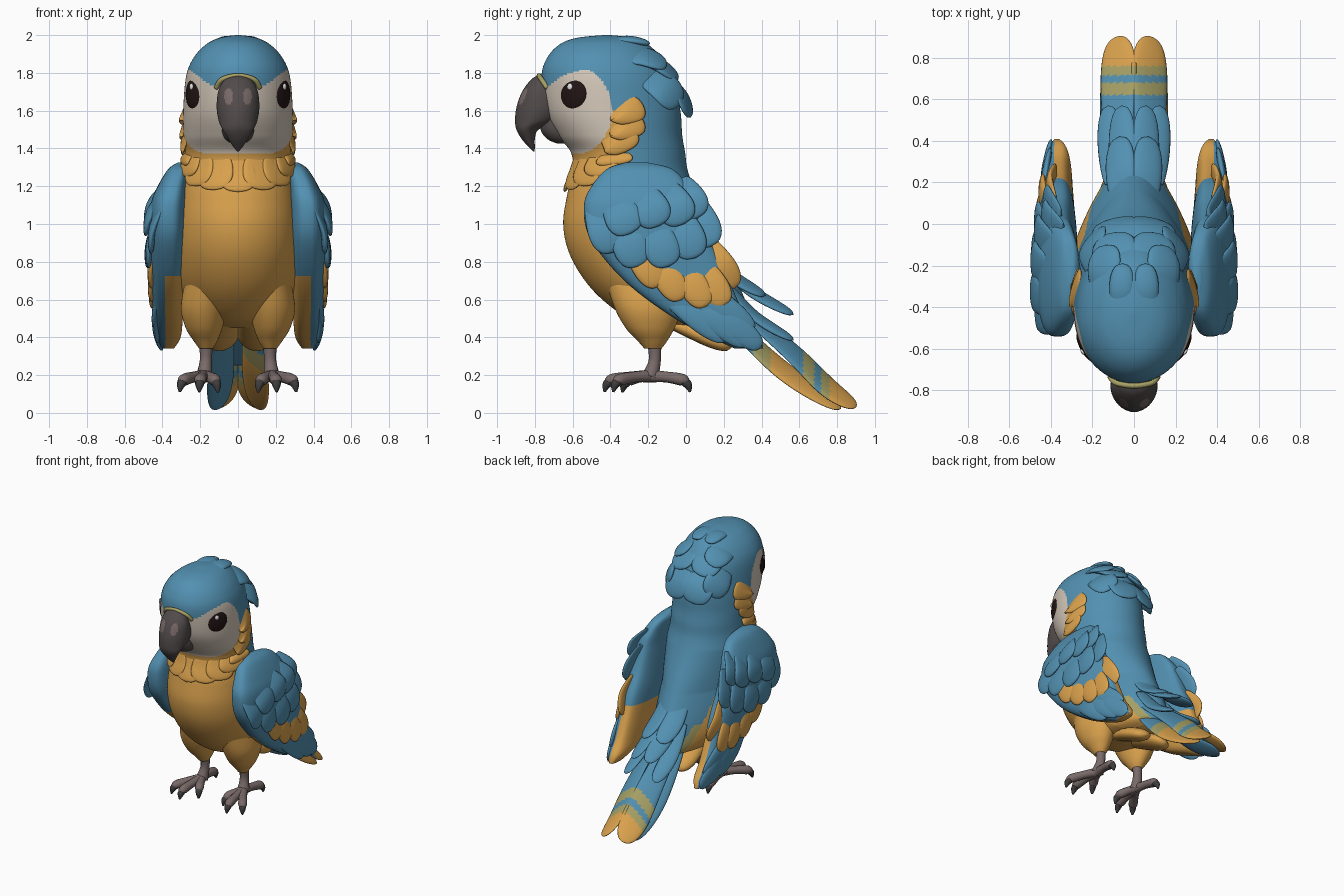
import bpy, bmesh, math
from mathutils import Vector as V, Matrix

if "Cube" in bpy.data.objects:
    bpy.data.objects.remove(bpy.data.objects["Cube"])

COLS = {"blue": (.085, .28, .44), "yellow": (.70, .36, .075), "face_white": (.65, .57, .48),
        "beak_grey": (.085, .07, .07), "leg_grey": (.19, .145, .14), "eye_dark": (.016, .007, .007),
        "olive": (.38, .35, .13), "claw_dark": (.05, .045, .045), "shine": (.9, .9, .9)}
MATS = []
for k, c in COLS.items():
    m = bpy.data.materials.new(k)
    m.diffuse_color = (*c, 1)
    m.use_nodes = True
    m.node_tree.nodes["Principled BSDF"].inputs["Base Color"].default_value = m.diffuse_color
    MATS.append(m)
BLUE, YEL, WHITE, BEAK, LEG, EYE, OLIVE, CLAW, SHINE = range(9)


def finish(name, bm, mirror=False):
    bmesh.ops.recalc_face_normals(bm, faces=bm.faces)
    me = bpy.data.meshes.new(name)
    for f in bm.faces:
        f.smooth = True
    bm.to_mesh(me)
    bm.free()
    for m in MATS:
        me.materials.append(m)
    ob = bpy.data.objects.new(name, me)
    bpy.context.collection.objects.link(ob)
    if mirror:
        mod = ob.modifiers.new("mirror", "MIRROR")
        mod.use_mirror_merge = False


def smooth(rows, n):
    """Catmull-Rom through the rows, n steps per span."""
    out = []
    for i in range(len(rows) - 1):
        p = [rows[max(0, min(len(rows) - 1, i + k))] for k in (-1, 0, 1, 2)]
        for j in range(n):
            t = j / n
            out.append(tuple(.5 * (2 * b + (c - a) * t + (2 * a - 5 * b + 4 * c - d) * t * t
                                   + (3 * b - a - 3 * c + d) * t ** 3) for a, b, c, d in zip(*p)))
    return out + [tuple(rows[-1])]


def skin(bm, rings, rule):
    vs = [[bm.verts.new(p) for p in r] for r in rings]
    k = len(vs[0])
    fs = [bm.faces.new((a[i], a[(i + 1) % k], b[(i + 1) % k], b[i]))
          for a, b in zip(vs, vs[1:]) for i in range(k)]
    fs += [bm.faces.new(vs[0]), bm.faces.new(vs[-1])]
    for f in fs:
        f.material_index = rule(f.calc_center_median()) if callable(rule) else rule


def point(row, a, box=1, taper=0):
    """Point on a horizontal egg section; a = 0 is front, pi/2 is +x."""
    z, yf, yb, hw, xc = row
    ym = yf + .45 * (yb - yf)
    c, s = math.cos(a), math.sin(a)
    s = math.copysign(abs(s) ** box, s)
    if c < 0:  # narrower rump
        s *= 1 + taper * c * max(0, min(1, (1.2 - z) / .3))
    return V((xc + hw * s, ym - (ym - yf if c > 0 else yb - ym) * c, z))


def loft(bm, rows, rule, n=6, seg=48, box=1, taper=0):
    skin(bm, [[point(r, 2 * math.pi * i / seg, box, taper) for i in range(seg)] for r in smooth(rows, n)], rule)


def section(rows, z):
    for a, b in zip(rows, rows[1:]):
        if b[0] <= z <= a[0]:
            t = (a[0] - z) / (a[0] - b[0])
            return tuple(p + (q - p) * t for p, q in zip(a, b))
    return rows[-1]


def side_x(rows, y, z, box):
    z, yf, yb, hw, xc = section(rows, z)
    ym = yf + .45 * (yb - yf)
    u = (y - ym) / ((ym - yf) if y < ym else (yb - ym))
    return xc + hw * max(0, 1 - u * u) ** (box / 2)


def sweep(bm, path, sizes, nrm, rule, seg=12):
    """Elliptical tube: sizes are (half width, half thickness)."""
    rings = []
    for i, p in enumerate(path):
        t = (path[min(i + 1, len(path) - 1)] - path[max(i - 1, 0)]).normalized()
        s = V(nrm).cross(t).normalized()
        n = t.cross(s)
        w, h = sizes[i]
        rings.append([p + s * w * math.cos(q) + n * h * math.sin(q)
                      for q in (2 * math.pi * k / seg for k in range(seg))])
    skin(bm, rings, rule)


def feather(bm, pts, w, th, nrm, rule, n=10, seg=16):
    path = [V(p) for p in smooth([tuple(p) for p in pts], n)]
    sizes = []
    for i in range(len(path)):
        s = i / (len(path) - 1)
        f = .55 + .45 * math.sin(s / .6 * math.pi / 2) if s < .6 else \
            max(.03, max(0, 1 - ((s - .6) / .4) ** 2) ** .55)
        sizes.append((w * f, th * f))
    sweep(bm, path, sizes, nrm, rule, seg)


def tube(bm, pts, rule, nrm=(1, .01, .02), n=6):
    rows = smooth(pts, n)
    sweep(bm, [V(r[:3]) for r in rows], [(r[3], r[3]) for r in rows], nrm, rule)


# Head and body in one egg-section loft, coloured by region
body = [(2.0, -.44, -.40, .015, 0), (1.985, -.58, -.27, .10, 0), (1.95, -.67, -.2, .17, 0),
        (1.88, -.735, -.13, .235, 0), (1.78, -.765, -.07, .275, 0), (1.6, -.745, -.03, .29, 0),
        (1.47, -.68, -.02, .288, 0), (1.38, -.61, -.005, .28, 0), (1.28, -.60, .01, .283, 0),
        (1.15, -.63, .06, .305, 0), (1.0, -.65, .13, .322, 0), (.85, -.62, .2, .325, 0),
        (.7, -.535, .27, .31, 0), (.58, -.42, .32, .27, 0), (.49, -.28, .35, .2, 0),
        (.45, -.1, .32, .1, 0)]


def body_rule(c):
    x, y, z = abs(c.x), c.y, c.z
    if z > 1.375:
        brow = 1.73 + .75 * max(0, x - .14)
        if z < brow and (y < -.6 or ((y + .6) / .21) ** 2 + ((z - 1.6) / .235) ** 2 < 1):
            return WHITE
        return YEL if z < 1.6 and y < -.33 else BLUE
    edge = -.38 + (1.4 - z) * .65
    if z < .68 and edge < y < edge + .06:
        return OLIVE
    return YEL if y < edge else BLUE


bm = bmesh.new()
loft(bm, body, body_rule, 14, 220, 1, .35)
finish("body", bm)

# Yellow ruff feathers under the face and over the cheeks
bm = bmesh.new()
ruff = [(0, 1.17), (.42, 1.18), (.8, 1.2), (1.12, 1.25), (1.4, 1.31), (1.62, 1.38), (1.78, 1.45), (1.84, 1.53)]
for a, zt in ruff + [(-a, z) for a, z in ruff[1:]]:
    n = V((math.sin(a), -math.cos(a), 0))
    zr = zt + .13 if abs(a) > 1.5 else min(zt + .2, 1.38)
    ar = a * (.93 if abs(a) > 1.5 else 1)
    feather(bm, [point(section(body, zr), ar) - n * .03,
                 point(section(body, (zr + zt) / 2), a) + n * .0,
                 point(section(body, zt), a) + n * (.02 if abs(a) < 1.2 else .01)], .1, .016, n, YEL)
finish("ruff_feathers", bm)

# Crest and nape feathers
bm = bmesh.new()
for p, q, w, n in [((.06, -.48, 1.95), (.055, -.19, 1.955), .06, (.1, .25, 1)),
                   ((.14, -.38, 1.9), (.13, -.1, 1.84), .09, (.5, .4, .8)),
                   ((.09, -.30, 1.9), (.09, -.04, 1.765), .11, (.25, .6, .7)),
                   ((.19, -.22, 1.8), (.18, -.035, 1.63), .1, (.8, .6, .3)),
                   ((.09, -.13, 1.8), (.08, .025, 1.565), .115, (.25, 1, .3))]:
    p, q, n = V(p), V(q), V(n).normalized()
    feather(bm, [p - n * .02, (p + q) / 2 + n * .022, q], w, .022, n, BLUE)
finish("crest_feathers", bm, True)


# Beak in two halves with paler patches, and the pale band above it
def beak_rule(c):
    return LEG if c.y < -.8 and ((abs(c.x) - .05) / .022) ** 2 + ((c.z - 1.675) / .045) ** 2 < 1 else BEAK


bm = bmesh.new()
loft(bm, [(1.785, -.79, -.72, .03, 0), (1.76, -.825, -.70, .075, 0), (1.70, -.868, -.67, .105, 0),
          (1.62, -.897, -.64, .113, 0), (1.55, -.905, -.68, .103, 0), (1.50, -.898, -.78, .082, 0),
          (1.45, -.87, -.80, .052, 0), (1.41, -.835, -.80, .026, 0), (1.385, -.81, -.802, .005, 0)],
     beak_rule, 12, 80, 1.15)
finish("upper_beak", bm)
bm = bmesh.new()
loft(bm, [(1.58, -.77, -.6, .075, 0), (1.5, -.77, -.58, .085, 0), (1.45, -.735, -.58, .068, 0),
          (1.425, -.68, -.62, .03, 0)], BEAK)
finish("lower_beak", bm)
bm = bmesh.new()
tube(bm, [(x, y, z, .013) for x, y, z in [(-.115, -.735, 1.72), (-.085, -.765, 1.765), (0, -.778, 1.785),
                                          (.085, -.765, 1.765), (.115, -.735, 1.72)]], OLIVE, (0, 1, .1))
finish("beak_band", bm)

# Eyes with a small shine
for name, pos, r, flat, mat in [("eyes", (.23, -.594, 1.69), .088, .028, EYE),
                                ("eye_shines", (.247, -.615, 1.727), .017, .008, SHINE)]:
    bm = bmesh.new()
    rot = V((.86, -.5, .03)).to_track_quat('Z', 'Y').to_matrix().to_4x4()
    bmesh.ops.create_uvsphere(bm, u_segments=32, v_segments=16, radius=1, matrix=Matrix.Translation(pos)
                              @ rot @ Matrix.Diagonal((r * .92, r, flat, 1)))
    for f in bm.faces:
        f.material_index = mat
    finish(name, bm, True)

# Wings: a folded slab plus rows of overlapping feathers
wing = [(1.325, -.32, -.2, .02, .30), (1.29, -.42, -.07, .055, .315), (1.2, -.50, .01, .08, .345),
        (1.1, -.54, .05, .098, .365), (.95, -.52, .11, .102, .37), (.8, -.42, .19, .098, .37),
        (.65, -.27, .25, .088, .37), (.5, -.06, .32, .078, .37), (.4, .13, .39, .066, .37),
        (.34, .26, .41, .03, .37)]
bm = bmesh.new()
loft(bm, wing, lambda c: YEL if c.z < .72 and c.x < .385 else BLUE, 10, 80, .65)
finish("wings", bm, True)
rows = [("primary_feathers", BLUE, .07, 0, (-.38, .3), [(.22, .385), (.33, .36), (.40, .345), (.36, .43)]),
        ("yellow_wing_feathers", YEL, .078, .004, (-.16, .25),
         [(-.14, .67), (-.02, .6), (.11, .565), (.21, .57), (.26, .66)]),
        ("lower_covert_feathers", BLUE, .095, .012, (-.10, .25),
         [(-.38, .85), (-.25, .775), (-.09, .775), (.05, .82), (.13, .88)]),
        ("upper_covert_feathers", BLUE, .098, .018, (-.10, .2), [(-.29, .95), (-.14, .99), (-.01, 1.0), (.06, 1.03)])]
for name, mat, w, off, (dy, dz), tips in rows:
    bm = bmesh.new()
    for y, z in tips:
        pts = [(side_x(wing, y + dy * s, z + dz * s, .65) + off - .05 * s * s, y + dy * s, z + dz * s)
               for s in (1, .5, 0)]
        pts[2] = (max(pts[2][0], pts[1][0] - .03), y, z)
        feather(bm, pts, w, .02, (1, 0, .1), mat)
    finish(name, bm, True)


# Tail: long banded feathers over a shorter pair, coverts above, tuft below
def tail_rule(c):
    y = c.y
    return BLUE if y < .62 or .68 < y < .715 else OLIVE if y < .76 else YEL


def under_rule(c):
    return BLUE if c.y < .36 or c.x < 0 else OLIVE if c.y < .45 else YEL


bm = bmesh.new()
feather(bm, [(.066, .2, .63), (.076, .55, .33), (.075, .75, .135), (.085, .9, .03)], .1, .02,
        (.5, .5, .7), tail_rule, 60)
finish("tail_feathers", bm, True)
bm = bmesh.new()
for s in (1, -1):
    feather(bm, [(.075 * s, .2, .52), (.09 * s, .5, .235), (.1 * s, .82, .022)], .085, .018,
            (.55 * s, .5, .65), under_rule, 30)
finish("under_tail_feathers", bm)
bm = bmesh.new()
for p, q, w in [((.05, .12, .86), (.06, .57, .52), .07), ((.11, .2, .7), (.125, .57, .385), .06),
                ((.06, .1, .9), (.07, .42, .62), .075), ((.01, .15, .75), (.01, .66, .25), .06)]:
    p, q = V(p), V(q)
    feather(bm, [p, (p + q) / 2 + V((0, -.02, -.03)), q], w, .02, (.35 if p.x > .02 else 0, .6, .7), BLUE)
finish("tail_coverts", bm, True)
bm = bmesh.new()
feather(bm, [(.06, -.12, .5), (.08, .06, .43), (.09, .24, .345)], .09, .05, (.2, .4, .9), YEL)
finish("undertail_tuft", bm, True)

# Thighs, shanks, toes and claws
bm = bmesh.new()
loft(bm, [(.72, -.43, 0, .11, .165), (.56, -.38, -.02, .122, .18), (.45, -.32, -.06, .097, .18),
          (.38, -.255, -.1, .062, .172), (.34, -.22, -.13, .035, .17)], YEL)
finish("thighs", bm, True)
legs, claws = bmesh.new(), bmesh.new()
tube(legs, [(.17, -.17, .4, .04), (.17, -.165, .28, .032), (.18, -.19, .19, .045)], LEG)
for x, y in [(.2, -.39), (.285, -.35), (.125, -.3), (.2, -.02)]:
    a, e = V((.18, -.19, .195)), V((x, y, .175))
    d = (e - a).normalized()
    tube(legs, [(*a, .034), (*((a + e) / 2 + V((0, 0, .005))), .029), (*e, .032),
                (*(e + d * .02 + V((0, 0, -.015))), .022)], LEG, (.1, .05, 1))
    tube(claws, [(*e, .024), (*(e + d * .03 + V((0, 0, -.022))), .023),
                 (*(e + d * .042 + V((0, 0, -.06))), .006)], CLAW, (d.y, -d.x, 0))
finish("legs", legs, True)
finish("claws", claws, True)
